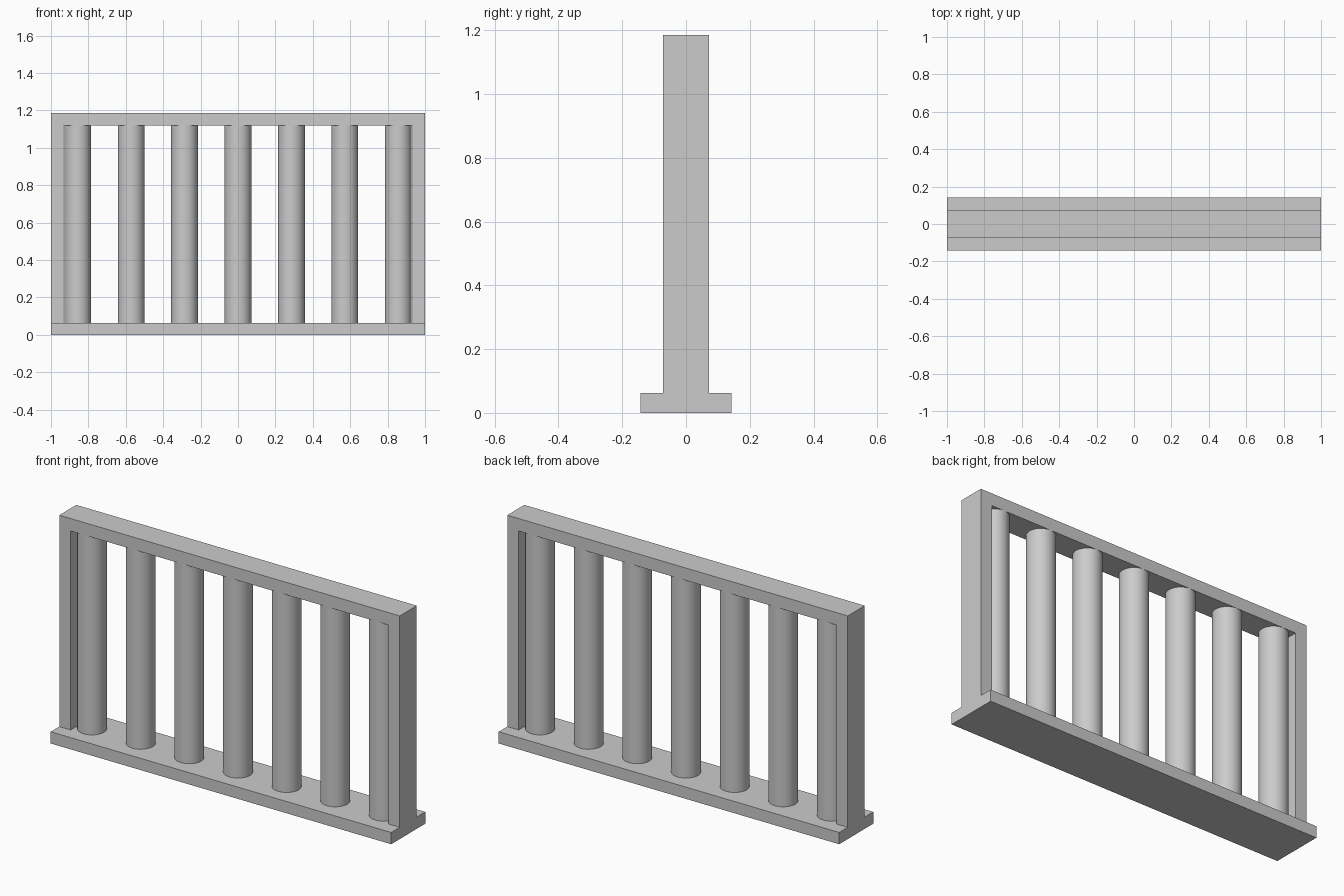
import bpy, math

if "Cube" in bpy.data.objects:
    bpy.data.objects.remove(bpy.data.objects["Cube"])

grey = bpy.data.materials.new("light_grey")
grey.diffuse_color = (0.6, 0.6, 0.6, 1)
grey.use_nodes = True
grey.node_tree.nodes["Principled BSDF"].inputs["Base Color"].default_value = grey.diffuse_color

H = 1.185        # total height
BASE = 0.0625    # base thickness
RAIL = 0.066     # top rail thickness
R = 1 / 14       # column radius, half depth of the frame


def box(name, x0, x1, half_y, z0, z1):
    bpy.ops.mesh.primitive_cube_add(size=1, location=((x0 + x1) / 2, 0, (z0 + z1) / 2))
    ob = bpy.context.object
    ob.name = name
    ob.scale = (x1 - x0, half_y * 2, z1 - z0)
    bpy.ops.object.transform_apply(location=False, rotation=False, scale=True)
    ob.data.materials.append(grey)


# Wide base, top rail and the two side posts
box("base", -1, 1, 2 * R, 0, BASE)
box("top_rail", -1, 1, R, H - RAIL, H)
box("left_post", -1, -1 + 0.067, R, BASE, H - RAIL)
box("right_post", 1 - 0.067, 1, R, BASE, H - RAIL)

# Seven round columns
for i in range(7):
    bpy.ops.mesh.primitive_cylinder_add(
        vertices=32, radius=R, depth=H - RAIL - BASE,
        location=((i - 3) * 2 / 7, 0, (BASE + H - RAIL) / 2))
    ob = bpy.context.object
    ob.name = f"column_{i + 1}"
    ob.data.materials.append(grey)
    bpy.ops.object.shade_smooth_by_angle(angle=math.radians(30))
